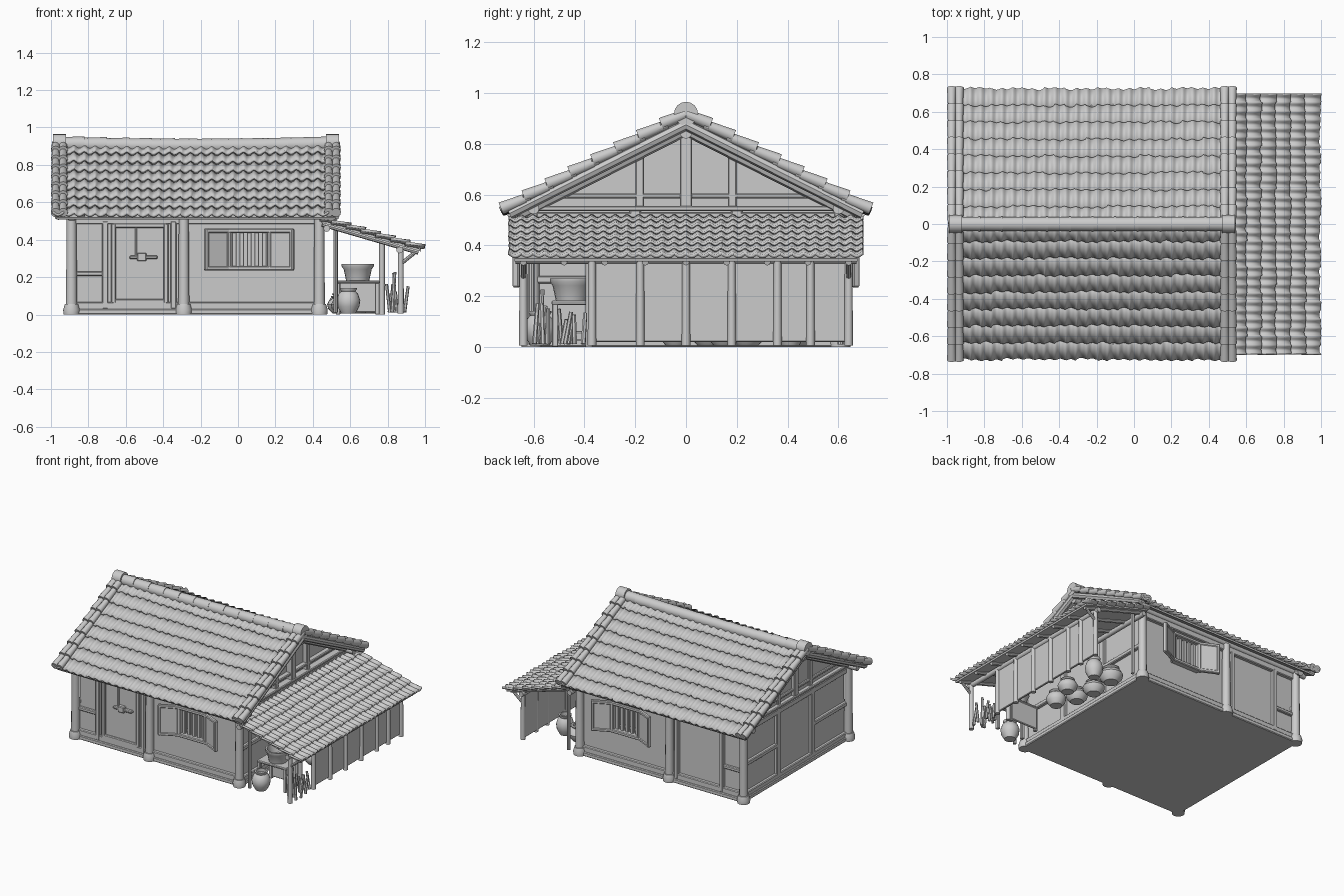
import bpy, bmesh, math, random
from mathutils import Vector, Matrix

random.seed(4)
if "Cube" in bpy.data.objects:
    bpy.data.objects.remove(bpy.data.objects["Cube"])

clay = bpy.data.materials.new("plain grey")
clay.use_nodes = True
GREY = (0.6, 0.6, 0.6, 1)
clay.diffuse_color = GREY
clay.node_tree.nodes["Principled BSDF"].inputs["Base Color"].default_value = GREY


def finish(name, bm, smooth=True):
    me = bpy.data.meshes.new(name)
    bm.normal_update()
    bm.to_mesh(me)
    bm.free()
    me.materials.append(clay)
    ob = bpy.data.objects.new(name, me)
    bpy.context.collection.objects.link(ob)
    if smooth:
        bpy.ops.object.select_all(action='DESELECT')
        ob.select_set(True)
        bpy.context.view_layer.objects.active = ob
        bpy.ops.object.shade_smooth_by_angle(angle=math.radians(40))
    return ob


def box(name, x0, x1, y0, y1, z0, z1, bevel=0.005):
    bm = bmesh.new()
    bmesh.ops.create_cube(bm, size=1)
    bmesh.ops.scale(bm, vec=(abs(x1 - x0), abs(y1 - y0), z1 - z0), verts=bm.verts)
    bmesh.ops.translate(bm, vec=((x0 + x1) / 2, (y0 + y1) / 2, (z0 + z1) / 2), verts=bm.verts)
    if bevel:
        bmesh.ops.bevel(bm, geom=bm.edges[:], offset=bevel, segments=1, affect='EDGES')
    return finish(name, bm, False)


def rod(name, p, q, r0, r1=None, sides=12):
    p, q = Vector(p), Vector(q)
    turn = (q - p).to_track_quat('Z', 'Y').to_matrix().to_4x4()
    bm = bmesh.new()
    bmesh.ops.create_cone(bm, cap_ends=True, segments=sides, radius1=r0, radius2=r1 or r0,
                          depth=(q - p).length, matrix=Matrix.Translation((p + q) / 2) @ turn)
    return finish(name, bm)


def lathe(name, x, y, z, profile, wide=1, tall=1, sides=20):
    bm = bmesh.new()
    vs = [bm.verts.new((r * wide, 0, h * tall)) for r, h in profile]
    es = [bm.edges.new(e) for e in zip(vs, vs[1:])]
    bmesh.ops.spin(bm, geom=vs + es, cent=(0, 0, 0), axis=(0, 0, 1), angle=math.tau, steps=sides)
    bmesh.ops.remove_doubles(bm, verts=bm.verts, dist=0.0005)
    bmesh.ops.recalc_face_normals(bm, faces=bm.faces)
    bmesh.ops.translate(bm, vec=(x, y, z), verts=bm.verts)
    return finish(name, bm)


def tiled_slope(name, frame, width, length, rows, pitch, amp, rise, sag=0.0):
    """Overlapping courses of wavy tiles; local y runs down the slope."""
    bm = bmesh.new()
    step, per = length / rows, 8
    tiles = round(width / pitch)
    for i in range(rows):
        top, low = max(0, i * step - 0.02), (i + 1) * step
        jit = [random.uniform(-0.006, 0.004) for _ in range(tiles + 1)]
        line = []
        for k in range(tiles * per + 1):
            u = -width / 2 + width * k / (tiles * per)
            w = amp * math.cos(math.tau * k / per) - sag * (1 - (2 * u / width) ** 2)
            j = jit[k // per]
            line.append([bm.verts.new(frame @ Vector((u, v, z + w))) for v, z in
                         ((top, 0), ((top + low) / 2, rise / 2), (low + j, rise + j / 2))])
        for a, b in zip(line, line[1:]):
            for m in range(2):
                bm.faces.new((a[m], b[m], b[m + 1], a[m + 1]))
    ob = finish(name + "_tiles", bm)
    mod = ob.modifiers.new("thickness", 'SOLIDIFY')
    mod.thickness, mod.offset = 0.014, -1
    # boards carrying the tiles
    bm = bmesh.new()
    bmesh.ops.create_cube(bm, size=1)
    bmesh.ops.scale(bm, vec=(width - 0.04, length - 0.02, 0.012), verts=bm.verts)
    bmesh.ops.translate(bm, vec=(0, length / 2, -0.018 - sag), verts=bm.verts)
    bm.transform(frame)
    finish(name + "_boards", bm, False)


def slope_frame(x, y, z, turn, tilt):
    return (Matrix.Translation((x, y, z)) @ Matrix.Rotation(turn, 4, 'Z')
            @ Matrix.Rotation(-tilt, 4, 'X'))


def shutter(name, x, d, s):
    """Framed leaf hinged at x, opening towards d in x and swung outwards on side s."""
    w = 0.145
    leaf = [box(name, 0, d * w, -0.008, 0.008, 0.24, 0.455)]
    for a in (0.008, w - 0.008):
        leaf.append(box(name + "_stile", d * (a - 0.01), d * (a + 0.01), -0.014, 0.014, 0.235, 0.46))
    for z in (0.247, 0.448):
        leaf.append(box(name + "_rail", 0, d * w, -0.013, 0.013, z - 0.011, z + 0.011))
    for part in leaf:
        part.matrix_world = Matrix.Translation((x, s * 0.608, 0)) @ Matrix.Rotation(d * s * 0.45, 4, 'Z')


# House core with recessed window openings on front and back
box("floor_slab", -0.9, 0.46, -0.62, 0.62, 0.0, 0.03)
walls = box("walls", -0.87, 0.43, -0.585, 0.585, 0.02, 0.54, 0)
for s, side in ((-1, "front"), (1, "back")):
    cut = box(side + "_window_cutter", -0.04, 0.16, s * 0.52, s * 0.7, 0.26, 0.44, 0)
    cut.hide_render = True
    cut.hide_viewport = True
    mod = walls.modifiers.new(side + "_window", 'BOOLEAN')
    mod.operation, mod.object, mod.solver = 'DIFFERENCE', cut, 'EXACT'

    # Posts, sills and beams along the long walls
    for x in (-0.89, -0.29, 0.435):
        rod(side + "_post", (x, s * 0.605, 0.02), (x, s * 0.605, 0.53), 0.03, 0.026)
        lathe(side + "_post_base", x, s * 0.605, 0,
              ((0, 0), (0.042, 0), (0.045, 0.025), (0.036, 0.055), (0, 0.06)))
    for z in (0.045, 0.505):
        box(side + "_rail", -0.88, 0.43, s * 0.58, s * 0.61, z - 0.022, z + 0.022)
    for x in (-0.71, -0.345):
        box(side + "_stud", x - 0.016, x + 0.016, s * 0.58, s * 0.612, 0.03, 0.5)
    box(side + "_short_rail", -0.87, -0.71, s * 0.58, s * 0.605, 0.205, 0.23)
    rod("eave_purlin", (-0.97, s * 0.6, 0.545), (0.52, s * 0.6, 0.545), 0.022)
    for k in range(13):
        x = -0.95 + k * 0.12
        rod("eave_rafter", (x, s * 0.56, 0.592), (x, s * 0.69, 0.524), 0.011, sides=8)

    # Window with bars, a standing frame and two open shutters
    for k in range(5):
        x = -0.02 + k * 0.04
        box(side + "_window_bar", x - 0.012, x + 0.012, s * 0.575, s * 0.6, 0.25, 0.45, 0.003)
    for z in (0.247, 0.448):
        box(side + "_window_frame", -0.055, 0.175, s * 0.57, s * 0.625, z - 0.012, z + 0.012)
    for x, d in ((-0.045, -1), (0.165, 1)):
        box(side + "_window_jamb", x - 0.01, x + 0.01, s * 0.57, s * 0.622, 0.24, 0.455)
        shutter(side + "_shutter", x, d, s)

# Front door with its frame and latch
box("door_leaf", -0.66, -0.39, -0.595, -0.58, 0.07, 0.47)
for x in (-0.665, -0.385):
    box("door_stile", x - 0.013, x + 0.013, -0.612, -0.58, 0.06, 0.485)
for z in (0.07, 0.475):
    box("door_rail", -0.67, -0.38, -0.61, -0.58, z - 0.013, z + 0.013)
box("door_latch", -0.58, -0.43, -0.618, -0.59, 0.297, 0.315)
box("latch_block", -0.54, -0.49, -0.622, -0.59, 0.285, 0.33)
box("latch_hanger", -0.55, -0.54, -0.606, -0.59, 0.31, 0.47, 0.002)

# End walls and gables
for s, x in ((-1, -0.87), (1, 0.43)):
    out = x + s * 0.022
    for y in (-0.2, 0.2):
        box("end_post", x - s * 0.01, out, y - 0.022, y + 0.022, 0.03, 0.54)
    for z in (0.04, 0.51):
        box("end_rail", x - s * 0.01, out, -0.59, 0.59, z - 0.02, z + 0.02)
    for y in (-0.4, 0.4):
        box("end_middle_rail", x - s * 0.01, out, y - 0.19, y + 0.19, 0.25, 0.28)
    bm = bmesh.new()
    bm.faces.new([bm.verts.new((x - s * 0.02, y, z)) for y, z in ((-0.6, 0.53), (0.6, 0.53), (0, 0.86))])
    finish("gable_infill", bm, False).modifiers.new("thickness", 'SOLIDIFY').thickness = 0.02
    box("gable_tie_beam", x - s * 0.03, x + s * 0.03, -0.58, 0.58, 0.535, 0.555)
    box("gable_upper_tie", x - s * 0.03, x + s * 0.015, -0.5, 0.5, 0.585, 0.605)
    box("king_post", x - s * 0.03, x + s * 0.025, -0.024, 0.024, 0.55, 0.87)
    rod("ridge_beam", (x - s * 0.1, 0, 0.845), (x + s * 0.09, 0, 0.845), 0.025)
    for t in (-1, 1):
        box("gable_stud", x - s * 0.03, x + s * 0.015, t * 0.165, t * 0.2, 0.55, 0.79)
        rod("gable_rafter", (x + s * 0.02, 0, 0.855), (x + s * 0.02, t * 0.66, 0.52), 0.024, sides=8)
        rod("barge_pole", (x + s * 0.09, 0, 0.875), (x + s * 0.09, t * 0.695, 0.525), 0.022, sides=8)

# Main roof: tiled slopes, paired verge tiles and ridge
tilt, run, rows, mid = math.atan2(0.385, 0.73), 0.815, 8, -0.225
for turn, side in ((0, "back_roof"), (math.pi, "front_roof")):
    frame = slope_frame(mid, 0, 0.911, turn, tilt)
    tiled_slope(side, frame, 1.53, run, rows, 0.056, 0.008, 0.016, 0.008)
    for u in (-0.75, -0.71, 0.71, 0.75):
        for i in range(rows):
            a = frame @ Vector((u, i * run / rows, 0.005))
            b = frame @ Vector((u, (i + 1) * run / rows, 0.016))
            rod("verge_tile", a, b, 0.02, 0.025)
for k in range(12):
    x = -0.95 + k * 0.121
    drop = 0.012 * (1 - ((x + 0.06 - mid) / 0.73) ** 2)
    rod("ridge_tile", (x, 0, 0.914 - drop), (x + 0.128, 0, 0.914 - drop), 0.037, 0.04, 14)
for x in (-0.99, 0.47):
    rod("ridge_end", (x, 0, 0.918), (x + 0.07, 0, 0.918), 0.047, sides=16)

# Lean-to roof on the left side of the house
lean = math.atan2(0.16, 0.55)
tiled_slope("lean_to", slope_frame(0.44, 0, 0.518, -math.pi / 2, lean), 1.39, 0.576, 7, 0.046, 0.006, 0.013)
for k in range(9):
    y = -0.64 + k * 0.16
    rod("lean_to_rafter", (0.45, y, 0.483), (0.965, y, 0.333), 0.013, sides=8)
for x, z in ((0.475, 0.46), (0.865, 0.345)):
    rod("lean_to_purlin", (x, -0.67, z), (x, 0.67, z), 0.018, sides=10)

# Lean-to posts, braces and outer boarding
for y in (-0.64, -0.37, -0.18, 0.0, 0.18, 0.36, 0.49, 0.64):
    rod("lean_to_post", (0.87, y, 0.005), (0.87, y, 0.34), 0.017, 0.015, 10)
for y in (-0.64, 0.64):
    rod("lean_to_brace", (0.87, y, 0.27), (0.95, y, 0.335), 0.01, sides=8)
    rod("inner_post", (0.522, y * 0.95, 0.01), (0.522, y * 0.95, 0.465), 0.012, sides=8)
boards = (-0.37, -0.18, 0.0, 0.18, 0.36, 0.49, 0.64)
for a, b in zip(boards, boards[1:]):
    box("outer_board", 0.855, 0.87, a + 0.004, b - 0.004, 0.02, 0.335, 0.003)
rod("partition_post", (0.77, -0.38, 0.0), (0.77, -0.38, 0.4), 0.015)

# Table with basin
box("table_top", 0.52, 0.76, -0.53, -0.36, 0.165, 0.182)
box("table_back", 0.53, 0.75, -0.38, -0.365, 0.01, 0.17)
for x in (0.535, 0.745):
    for y in (-0.515, -0.38):
        box("table_leg", x - 0.012, x + 0.012, y - 0.012, y + 0.012, 0, 0.17, 0.003)
lathe("basin", 0.64, -0.45, 0.182, ((0, 0), (0.062, 0), (0.075, 0.06), (0.086, 0.075),
                                    (0.086, 0.088), (0.074, 0.088), (0.062, 0.03), (0, 0.025)))

# Storage jars: one tall at the front, tall and squat ones along the house wall
JAR = ((0, 0), (0.04, 0), (0.062, 0.04), (0.067, 0.075), (0.055, 0.11), (0.04, 0.125),
       (0.048, 0.137), (0.048, 0.143), (0.036, 0.143), (0.036, 0.12), (0, 0.11))
for x, y, wide, tall in ((0.59, -0.575, 0.95, 0.95), (0.56, 0.43, 1.2, 0.75), (0.69, 0.41, 0.9, 1.0),
                         (0.55, 0.24, 1.1, 0.65), (0.57, 0.09, 1.1, 0.65), (0.7, 0.15, 1.0, 0.65),
                         (0.64, -0.04, 1.0, 0.75)):
    lathe("jar", x, y, 0.005, JAR, wide, tall)

# Firewood: long sticks by the front post and a short stack behind
for k in range(14):
    long = k < 6
    y = random.uniform(-0.6, -0.54) if long else random.uniform(-0.51, -0.4)
    x = random.uniform(0.8, 0.89)
    top = random.uniform(0.15, 0.28) if long else random.uniform(0.09, 0.15)
    rod("firewood", (x, y, 0.012), (x - random.uniform(-0.02, 0.03), y + random.uniform(-0.01, 0.03), top),
        0.01, 0.008, 6)
